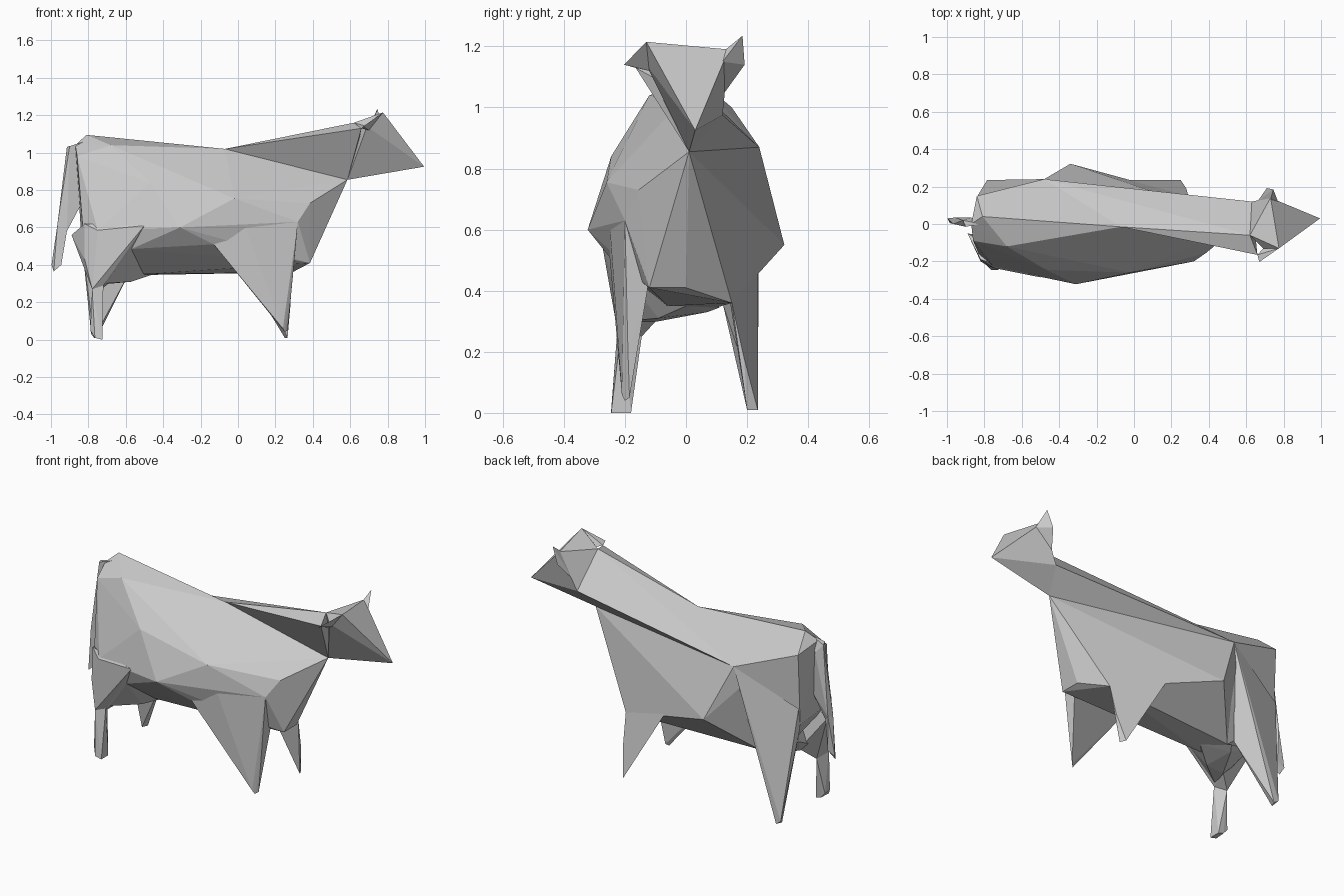
import bpy, bmesh


def hull(name, pts):
    """Faceted convex block spanning a few landmark points."""
    bm = bmesh.new()
    for p in pts:
        bm.verts.new(p)
    res = bmesh.ops.convex_hull(bm, input=bm.verts)
    junk = {g for g in res["geom_interior"] + res["geom_unused"]
            if isinstance(g, bmesh.types.BMVert)}
    bmesh.ops.delete(bm, geom=[v for v in junk if v.is_valid], context='VERTS')
    bmesh.ops.recalc_face_normals(bm, faces=bm.faces)
    me = bpy.data.meshes.new(name)
    bm.to_mesh(me)
    bm.free()
    ob = bpy.data.objects.new(name, me)
    bpy.context.collection.objects.link(ob)
    return ob


# shared landmarks
spine = (-.07, -.015, 1.02)
flank = (-.48, .24, .87)
throat = (.585, .01, .855)
poll_near, poll_far = (.62, -.06, 1.16), (.63, .12, .975)
cheek = (.66, -.165, 1.13)
shoulder, point = (-.02, -.26, .755), (.32, -.2, .63)
elbow, elbow_far = (-.13, -.25, .51), (-.04, .235, .49)
groin = (-.57, -.23, .485)

# body: shared back and near side, then the far barrel and the far rump
core = [
    spine, flank, throat, shoulder, point, elbow, elbow_far, groin,
    (-.81, .04, 1.095), (-.86, -.09, .98), (-.68, -.12, 1.04),
    (-.47, -.245, .84), (-.31, -.322, .60), (.385, -.155, .73),
    (.385, -.12, .41), (.385, 0, .41), (.29, .15, .36), (-.5, -.06, .35),
    (-.55, .1, .345), (-.75, -.23, .585)]
hull("barrel", core + [(-.34, .322, .55)])
hull("rump", core + [(-.87, .0, 1.04), (-.84, .15, 1.0), (-.83, -.16, .6),
                     (-.84, .13, .58), (-.72, 0, .42)])

# neck and head
hull("neck", [spine, flank, throat, poll_near, poll_far, cheek])
hull("head", [throat, poll_near, poll_far, (.69, -.13, 1.14),
              (.775, -.13, 1.215), (.77, .12, 1.15), (.73, .14, 1.19),
              (.995, .03, .925)])

# ears
hull("ear_near", [(.775, -.13, 1.215), (.67, -.203, 1.14), cheek,
                  (.70, -.12, 1.12)])
hull("ear_far", [(.745, .185, 1.235), (.71, .192, 1.14), (.77, .12, 1.15),
                 (.73, .13, 1.19), (.66, .12, 1.04)])

# front legs
hull("front_leg_near", [
    elbow, shoulder, point, (.3, -.125, .41), (.28, -.19, .2),
    (.24, -.21, .06), (.265, -.185, .05), (.25, -.2, .04)])
hull("front_leg_far", [
    (.29, .15, .36), elbow_far, (.1, .14, .39), (.28, .19, .18),
    (.265, .2, .01), (.25, .235, .01)])

# near hind leg: thigh, then shank with foot
knee = [(-.78, -.225, .27), (-.72, -.21, .29), (-.755, -.145, .25)]
hull("thigh_near", knee + [
    groin, (-.89, -.05, .56), (-.82, -.19, .62), (-.75, -.235, .585),
    (-.5, -.285, .61), (-.82, -.2, .43), (-.68, -.09, .31)])
hull("shank_near", knee + [
    (-.79, -.22, .05), (-.785, -.18, .04), (-.765, -.245, .01),
    (-.725, -.245, 0), (-.725, -.18, 0), (-.76, -.18, .01)])

# far hind leg: one long wedge
hull("hind_leg_far", [
    flank, (-.84, .145, .68), (-.84, .13, .565), (-.58, .12, .36),
    (-.77, .2, .01), (-.785, .235, .03), (-.755, .235, .01)])

# udder
hull("udder", [
    (-.68, -.09, .30), (-.57, -.09, .31), (-.45, .0, .35), (-.60, .07, .33),
    (-.72, -.2, .30), groin, (-.76, .03, .42), (-.57, .11, .345)])

# tail: root, hanging strand and tuft
joint = [(-.965, .0, .62), (-.955, .035, .62), (-.915, .0, .58)]
hull("tail_root", joint + [(-.915, .02, 1.03), (-.90, -.015, 1.035),
                           (-.82, .0, 1.06), (-.87, .035, .98),
                           (-.835, .01, .73)])
hull("tail_tuft", joint + [(-.997, .03, .40), (-.985, .005, .365),
                           (-.945, .0, .40), (-.95, .03, .42)])
